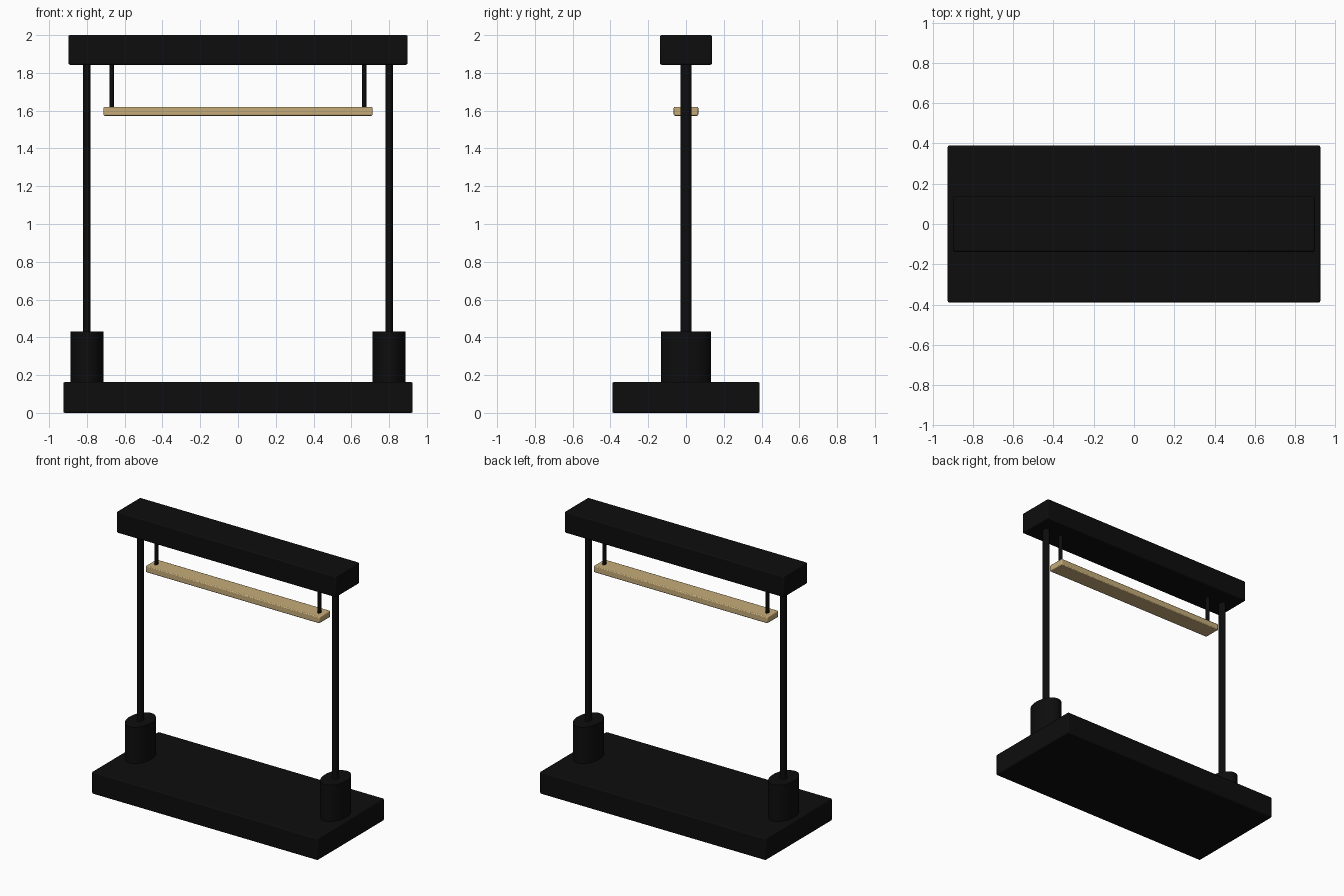
import bpy
from math import radians

cube = bpy.data.objects.get("Cube")
if cube:
    bpy.data.objects.remove(cube, do_unlink=True)


def material(name, rgb):
    mat = bpy.data.materials.new(name)
    mat.use_nodes = True
    color = (*rgb, 1)
    mat.diffuse_color = color
    mat.node_tree.nodes["Principled BSDF"].inputs["Base Color"].default_value = color
    return mat


black = material("matte_black", (0.004, 0.004, 0.004))
wood = material("pale_wood", (0.56, 0.41, 0.19))


def finish(name, mat, size):
    obj = bpy.context.object
    obj.name = name
    obj.scale = size
    bpy.ops.object.transform_apply(location=False, rotation=False, scale=True)
    obj.data.materials.append(mat)
    return obj


def slab(name, mat, half_x, half_y, bottom, top, bevel):
    """Box with slightly rounded edges."""
    bpy.ops.mesh.primitive_cube_add(size=2, location=(0, 0, (bottom + top) / 2))
    obj = finish(name, mat, (half_x, half_y, (top - bottom) / 2))
    mod = obj.modifiers.new("soft_edges", "BEVEL")
    mod.width = bevel
    mod.segments = 2
    bpy.ops.object.shade_smooth_by_angle(angle=radians(30))


def rod(name, mat, x, radius_x, radius_y, bottom, top):
    """Upright cylinder with an oval section."""
    bpy.ops.mesh.primitive_cylinder_add(vertices=32, radius=1, depth=2,
                                        location=(x, 0, (bottom + top) / 2))
    finish(name, mat, (radius_x, radius_y, (top - bottom) / 2))
    bpy.ops.object.shade_smooth_by_angle(angle=radians(30))


# Base, top beam and hanging bar
slab("base", black, 0.925, 0.39, 0, 0.163, 0.008)
slab("top_beam", black, 0.898, 0.138, 1.843, 2, 0.008)
slab("hanging_bar", wood, 0.712, 0.065, 1.573, 1.62, 0.006)

# Sockets, posts and hangers on each side
for side, s in (("left", 1), ("right", -1)):
    rod(side + "_socket", black, s * 0.8, 0.088, 0.132, 0.15, 0.432)
    rod(side + "_post", black, s * 0.8, 0.02, 0.03, 0.42, 1.85)
    rod(side + "_hanger", black, s * 0.668, 0.011, 0.017, 1.61, 1.85)
